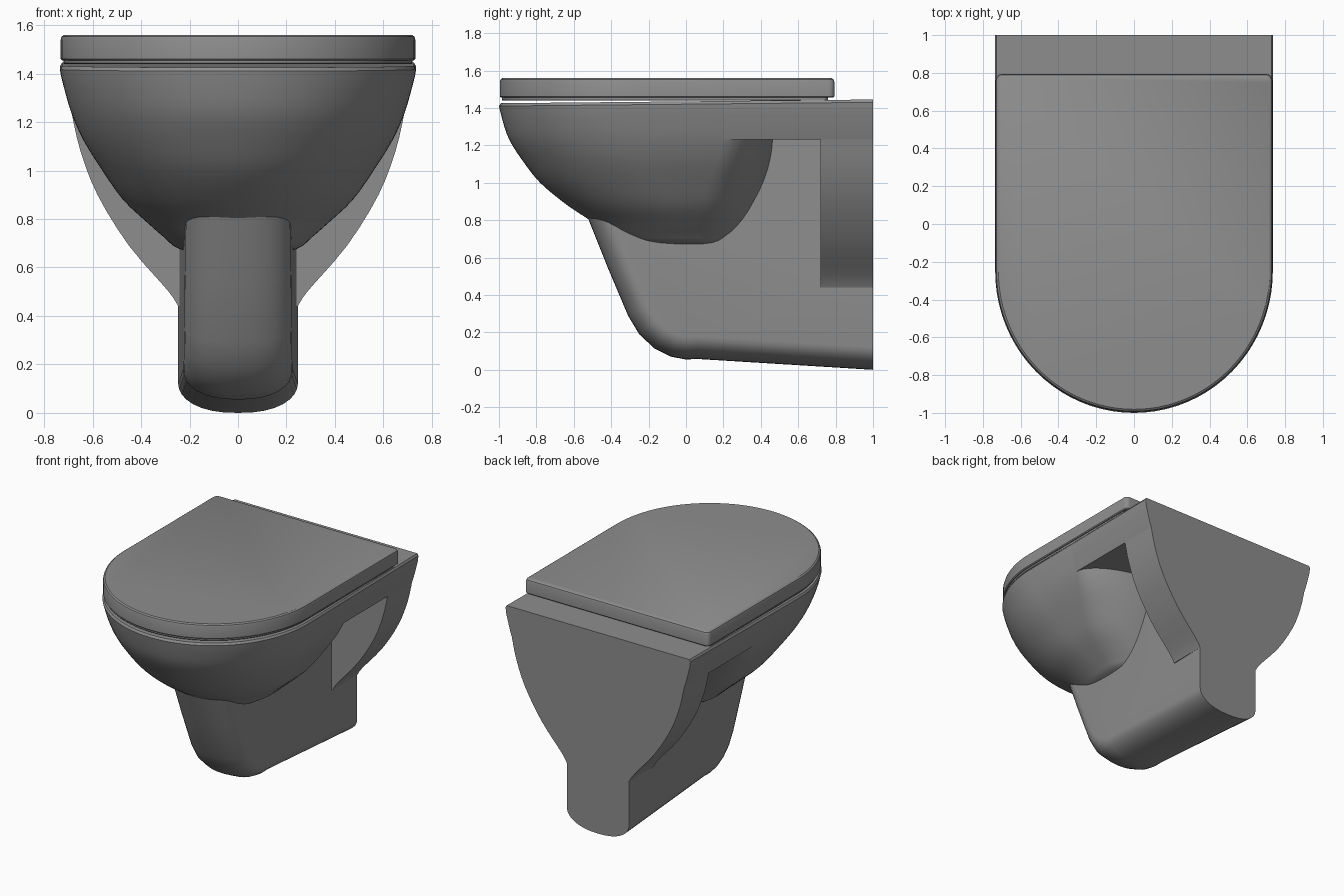
import bpy
import bmesh
from math import sin, cos, pi
from mathutils import Vector

default_cube = bpy.data.objects.get("Cube")
if default_cube:
    bpy.data.objects.remove(default_cube, do_unlink=True)

# One ceramic grey for everything
ceramic = bpy.data.materials.new("ceramic_grey")
ceramic.use_nodes = True
GREY = (0.27, 0.27, 0.27, 1)
ceramic.diffuse_color = GREY
for node in ceramic.node_tree.nodes:
    if node.type == 'BSDF_PRINCIPLED':
        node.inputs["Base Color"].default_value = GREY


def finish(name, bm, angle=0.6):
    """Turn a bmesh into a named, shaded object."""
    bmesh.ops.recalc_face_normals(bm, faces=bm.faces)
    mesh = bpy.data.meshes.new(name)
    bm.to_mesh(mesh)
    bm.free()
    mesh.materials.append(ceramic)
    obj = bpy.data.objects.new(name, mesh)
    bpy.context.collection.objects.link(obj)
    bpy.ops.object.select_all(action='DESELECT')
    obj.select_set(True)
    bpy.context.view_layer.objects.active = obj
    bpy.ops.object.shade_smooth_by_angle(angle=angle)
    return obj


def loft(name, rings, angle=0.6):
    """Skin closed rings of equal length and cap both ends."""
    bm = bmesh.new()
    rows = [[bm.verts.new(p) for p in ring] for ring in rings]
    count = len(rows[0])
    for low, high in zip(rows, rows[1:]):
        for i in range(count):
            j = (i + 1) % count
            bm.faces.new((low[i], low[j], high[j], high[i]))
    bm.faces.new(rows[0])
    bm.faces.new(rows[-1])
    return finish(name, bm, angle)


def arc(cx, cy, rx, ry, start, end, steps):
    return [(cx + rx * cos(start + (end - start) * i / steps),
             cy + ry * sin(start + (end - start) * i / steps))
            for i in range(steps + 1)]


def spline(keys, steps):
    """Smooth interpolation through a list of key vectors."""
    keys = [Vector(k) for k in keys]
    out = []
    for i in range(len(keys) - 1):
        a, b, c = keys[max(i - 1, 0)], keys[i], keys[i + 1]
        d = keys[min(i + 2, len(keys) - 1)]
        for s in range(steps):
            t = s / steps
            out.append(b + (c - a) * (t / 2)
                       + (a * 2 - b * 5 + c * 4 - d) * (t * t / 2)
                       + (b * 3 - a - c * 3 + d) * (t ** 3 / 2))
    return out + [keys[-1]]


def rim_point(x, y, z):
    """The upper rim climbs gently towards the wall."""
    return (x, y, z + 0.01 * (y + 1) if z > 1.4 else z)


# Bowl: height, half width, front, front centre, back centre, back
bowl_keys = [
    (.64, .12, -.2, .05, .05, .16),
    (.68, .25, -.35, .02, .06, .26),
    (.72, .3, -.42, 0, .05, .31),
    (.79, .38, -.5, -.03, .06, .35),
    (.88, .475, -.635, -.08, .08, .39),
    (1, .56, -.78, -.13, .12, .44),
    (1.12, .635, -.875, -.18, .17, .47),
    (1.23, .685, -.945, -.21, .2, .48),
    (1.33, .715, -.98, -.24, .2, .48),
    (1.41, .735, -1, -.25, .2, .48),
]
sections = spline(bowl_keys, 3)
sections.append(Vector((1.425, .727, -.99, -.25, .2, .48)))
bowl_rings = []
for z, w, front, yf, yb, back in sections:
    outline = (arc(0, yf, w, yf - front, 0, -pi, 40)
               + arc(0, yb, w, back - yb, pi, 0, 28))
    bowl_rings.append([rim_point(x, y, z) for x, y in outline])
loft("bowl", bowl_rings)


def extrude_profile(name, half, y0, y1):
    """Mirror a half profile of (x, z) and run it along y."""
    full = half + [(-x, z) for x, z in reversed(half)]
    return loft(name, [[rim_point(x, y, z) for x, z in full]
                       for y in (y0, y1)])


# Rear deck and wall plate
deck_half = [(s[1], s[0]) for s in sections if s[0] > 1.229]
extrude_profile("rear_deck", deck_half, .2, 1)
plate_keys = [(.247, .44), (.29, .505), (.45, .69), (.58, .9),
              (.65, 1.08), (.685, 1.23)]
extrude_profile("wall_plate", [tuple(p) for p in spline(plate_keys, 3)],
                .72, 1)


# Trunk: rounded section swept along the front and underside
def trunk_width(y):
    return .226 + .021 * y


path = [Vector(p) for p in (
    (-.56, .9), (-.52, .8), (-.42, .55), (-.31, .29), (-.25, .19),
    (-.17, .115), (-.08, .07), (0, .055), (.06, .058), (1, 0))]
bm = bmesh.new()
rows = []
for i, p in enumerate(path):
    tangent = path[min(i + 1, len(path) - 1)] - path[max(i - 1, 0)]
    inward = Vector((-tangent.y, tangent.x)).normalized()
    if i == len(path) - 1:
        inward = Vector((0, 1))
    row = []
    for k in range(-8, 9):
        t = k / 8 * pi / 2
        q = p + inward * .12 * (1 - cos(t))
        x = trunk_width(q.x) * abs(sin(t)) ** .85
        row.append(bm.verts.new((x if k > 0 else -x, q.x, q.y)))
    rows.append(row)
for a, b in zip(rows, rows[1:]):
    for i in range(len(a) - 1):
        bm.faces.new((a[i], a[i + 1], b[i + 1], b[i]))
corners = [(1, .46), (.8, .46), (.8, 1.3), (-.1, 1.3)]
left = [bm.verts.new((trunk_width(y), y, z)) for y, z in corners]
right = [bm.verts.new((-trunk_width(y), y, z)) for y, z in corners]
bm.faces.new([r[-1] for r in rows] + left)
bm.faces.new([r[0] for r in rows] + right)
bm.faces.new(rows[-1] + [left[0], right[0]])
bm.faces.new(rows[0] + [left[-1], right[-1]])
for i in range(len(corners) - 1):
    bm.faces.new((left[i], left[i + 1], right[i + 1], right[i]))
finish("trunk", bm)


# Seat and lid: D-shaped slabs with eased edges
def slab(name, width, front, back, levels):
    rings = []
    for z, inset in levels:
        w, r = width - inset, .03
        b = back - inset
        outline = (arc(0, -.25, w, -.25 - front - inset, 0, -pi, 48)
                   + arc(-w + r, b - r, r, r, pi, pi / 2, 5)
                   + arc(w - r, b - r, r, r, pi / 2, 0, 5))
        rings.append([(x, y, z) for x, y in outline])
    loft(name, rings)


slab("seat", .72, -.985, .76, [(1.439, .004), (1.443, 0), (1.46, 0)])
slab("lid", .732, -.995, .793,
     [(1.455, .006), (1.461, 0), (1.54, 0), (1.553, .004), (1.56, .014)])
